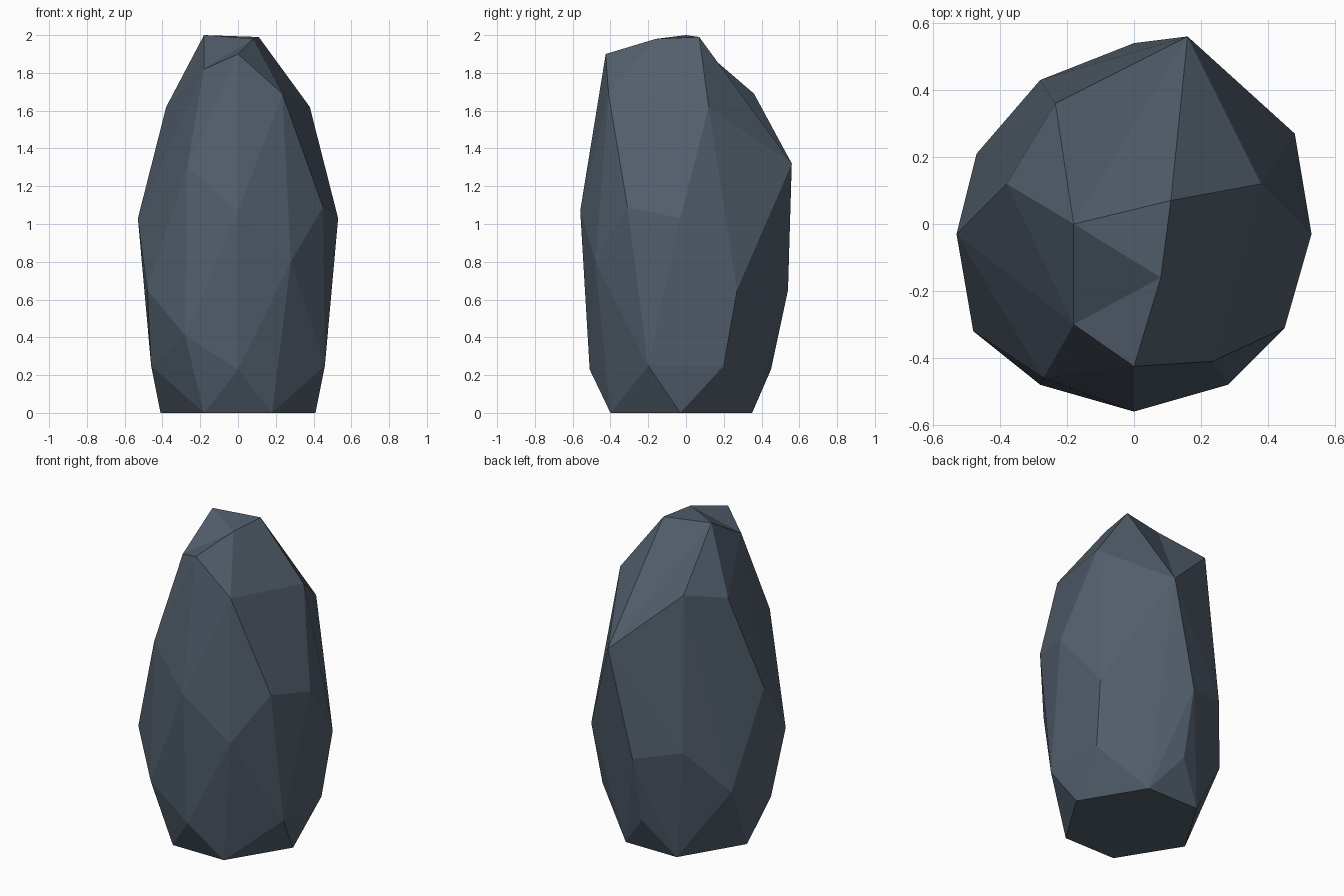
import bpy
import bmesh

# Remove the default cube
default_cube = bpy.data.objects.get("Cube")
if default_cube:
    bpy.data.objects.remove(default_cube, do_unlink=True)


def flat_material(name, colour):
    material = bpy.data.materials.new(name)
    material.use_nodes = True
    material.diffuse_color = colour
    shader = next(n for n in material.node_tree.nodes if n.type == 'BSDF_PRINCIPLED')
    shader.inputs["Base Color"].default_value = colour
    shader.inputs["Roughness"].default_value = 0.9
    return material


slate = flat_material("slate_grey", (0.085, 0.114, 0.15, 1.0))
bm = bmesh.new()


def corners(*points):
    return [bm.verts.new(p) for p in points]


# Flat base and the chamfer above it, mirrored left to right
for side in (-1, 1):
    corners((side * .18, -.40, 0), (side * .41, -.03, 0), (side * .18, .35, 0))
    corners((side * .46, -.20, .25))
corners((0, -.51, .23), (.45, .20, .25), (0, .45, .23), (-.47, .21, .44))

# Lower belly, widening upwards
corners((-.28, -.48, .41), (-.48, -.32, .65), (.28, -.48, .80))
corners((.48, .27, .65), (0, .54, .65), (-.28, .43, .72))

# Widest band
corners((-.53, -.03, 1.03), (.53, -.03, 1.03), (0, -.56, 1.07), (-.27, -.46, 1.30))
side_front, back_bulge = corners((.45, -.31, 1.09), (.16, .56, 1.32))

# Shoulders
corners((-.38, .12, 1.62), (.38, .12, 1.62))
shoulder_front, shoulder_back = corners((.235, -.41, 1.69), (-.235, .36, 1.69))

# Broken crown
notch, lip = corners((-.18, -.30, 1.82), (0, -.425, 1.90))
peak, crest, brow = corners((-.18, 0, 2.0), (.11, .07, 1.99), (.08, -.16, 1.98))

# Facet the stone by wrapping all its corners
hull = bmesh.ops.convex_hull(bm, input=list(bm.verts), use_existing_faces=False)
inner = {e for e in hull["geom_interior"] + hull["geom_unused"]
         if isinstance(e, bmesh.types.BMVert)}
bmesh.ops.delete(bm, geom=list(inner), context='VERTS')


def crease_inward(a, b):
    """Turn the ridge between two corners into a shallow hollow."""
    if not (a.is_valid and b.is_valid):
        return
    ridge = next((e for e in a.link_edges if e.other_vert(a) == b), None)
    if ridge and len(ridge.link_faces) == 2:
        bmesh.utils.edge_rotate(ridge, True)


# Chipped hollows around the crown
crease_inward(peak, lip)
crease_inward(crest, shoulder_back)
crease_inward(crest, shoulder_front)

bmesh.ops.recalc_face_normals(bm, faces=list(bm.faces))
for face in bm.faces:
    face.smooth = False

mesh = bpy.data.meshes.new("standing_rock")
bm.to_mesh(mesh)
bm.free()
mesh.materials.append(slate)
rock = bpy.data.objects.new("standing_rock", mesh)
bpy.context.collection.objects.link(rock)
